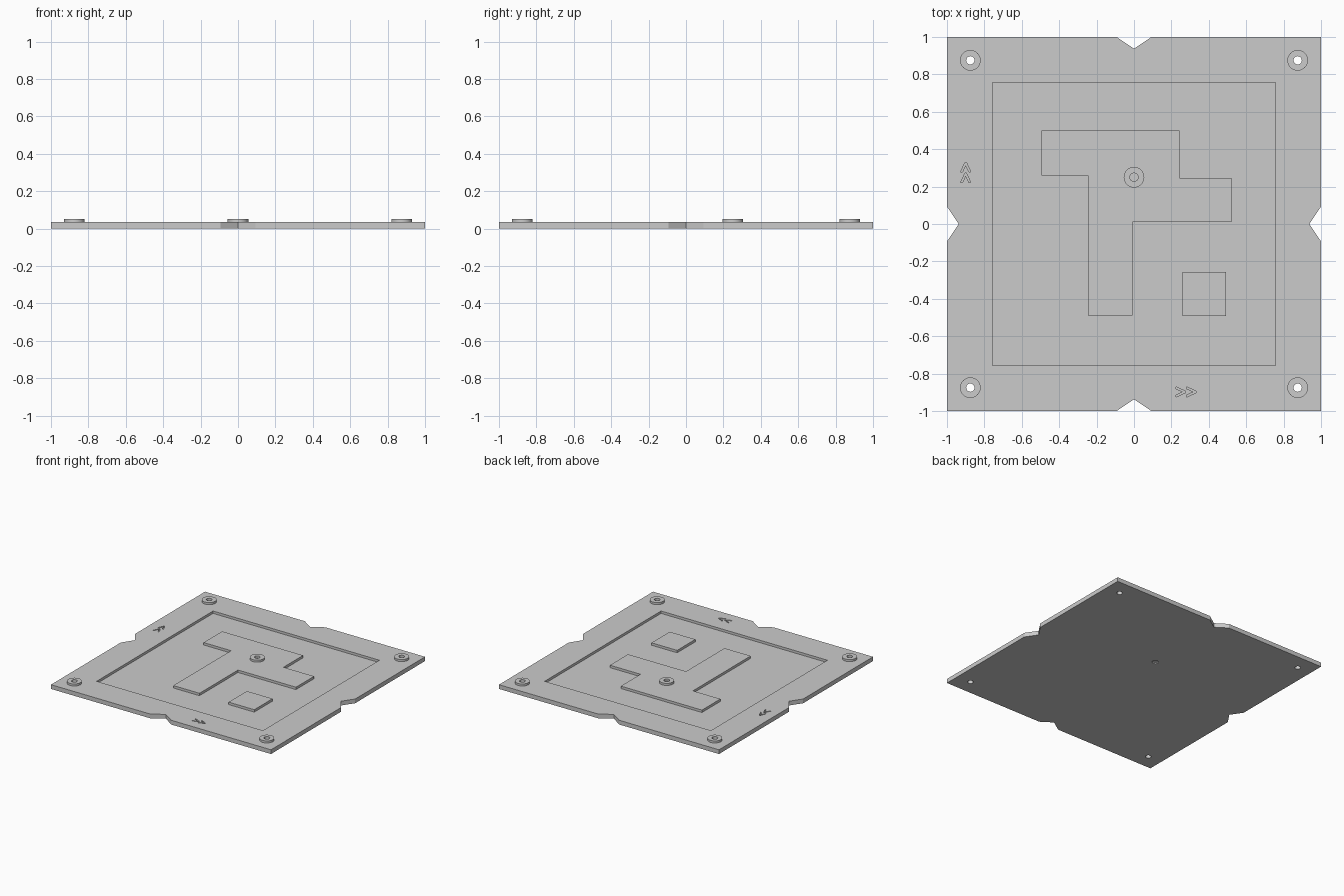
import bpy, bmesh, math

if "Cube" in bpy.data.objects:
    bpy.data.objects.remove(bpy.data.objects["Cube"])

TOP, FLOOR, BOSS_TOP = 0.035, 0.015, 0.052
CORNERS = [(x, y) for x in (-0.875, 0.875) for y in (-0.875, 0.875)]
PIVOT = (0, 0.25)


def prism(name, outlines, z0, z1):
    """Extrude one or more closed counter-clockwise outlines from z0 to z1."""
    bm = bmesh.new()
    for pts in outlines:
        lo = [bm.verts.new((x, y, z0)) for x, y in pts]
        hi = [bm.verts.new((x, y, z1)) for x, y in pts]
        bm.faces.new(lo[::-1])
        bm.faces.new(hi)
        for i in range(len(pts)):
            j = (i + 1) % len(pts)
            bm.faces.new((lo[i], lo[j], hi[j], hi[i]))
    bmesh.ops.recalc_face_normals(bm, faces=bm.faces)
    me = bpy.data.meshes.new(name)
    bm.to_mesh(me)
    bm.free()
    ob = bpy.data.objects.new(name, me)
    bpy.context.collection.objects.link(ob)
    return ob


def circle(c, r, n=32):
    return [(c[0] + r * math.cos(2 * math.pi * i / n),
             c[1] + r * math.sin(2 * math.pi * i / n)) for i in range(n)]


def rect(x0, y0, x1, y1):
    return [(x0, y0), (x1, y0), (x1, y1), (x0, y1)]


def chevron(x, y, turned):
    pts = [(0, -0.027), (0.05, -0.004), (0.05, 0.004), (0, 0.027),
           (0, 0.017), (0.036, 0), (0, -0.017)]
    return [(x - v, y + u) if turned else (x + u, y + v) for u, v in pts]


def cut(target, cutter):
    cutter.hide_render = True
    mod = target.modifiers.new("cut", 'BOOLEAN')
    mod.operation, mod.solver, mod.object = 'DIFFERENCE', 'EXACT', cutter
    bpy.context.view_layer.objects.active = target
    bpy.ops.object.modifier_apply(modifier=mod.name)
    bpy.data.objects.remove(cutter)


def smooth(ob):
    bpy.ops.object.select_all(action='DESELECT')
    ob.select_set(True)
    bpy.context.view_layer.objects.active = ob
    bpy.ops.object.shade_smooth_by_angle(angle=math.radians(30))


# Square plate with a V notch in the middle of each side
side = [(-1, -1), (-0.093, -1), (0, -0.937), (0.093, -1)]
outline = []
for k in range(4):
    for x, y in side:
        for _ in range(k):
            x, y = -y, x
        outline.append((x, y))
plate = prism("base_plate", [outline], 0, TOP)

# Shallow pocket that leaves a branched island and a square island standing
branched = [(-0.495, 0.5), (-0.495, 0.26), (-0.245, 0.26), (-0.245, -0.49),
            (-0.007, -0.49), (-0.007, 0.01), (0.52, 0.01), (0.52, 0.245),
            (0.242, 0.245), (0.242, 0.5)]
pocket = prism("pocket_cutter", [rect(-0.756, -0.756, 0.756, 0.756)], FLOOR, 0.1)
cut(pocket, prism("island_cutter", [branched, rect(0.26, -0.493, 0.493, -0.256)], 0, 0.2))
cut(plate, pocket)

# Through holes in the corners, blind locating hole under the centre boss
cut(plate, prism("hole_cutter", [circle(c, 0.022) for c in CORNERS], -0.1, 0.1))
cut(plate, prism("blind_hole_cutter", [circle(PIVOT, 0.025)], -0.1, 0.01))

# Engraved direction arrows along the two axes
arrows = [chevron(0.225 + d, -0.898, False) for d in (0, 0.057)]
arrows += [chevron(-0.9, 0.222 + d, True) for d in (0, 0.057)]
cut(plate, prism("arrow_cutter", arrows, TOP - 0.01, 0.1))
smooth(plate)

# Raised ring bosses
for i, c in enumerate(CORNERS + [PIVOT]):
    boss = prism("centre_boss" if c == PIVOT else f"corner_boss_{i + 1}",
                 [circle(c, 0.055)], TOP, BOSS_TOP)
    cut(boss, prism("bore_cutter", [circle(c, 0.022)], 0, 0.1))
    smooth(boss)
